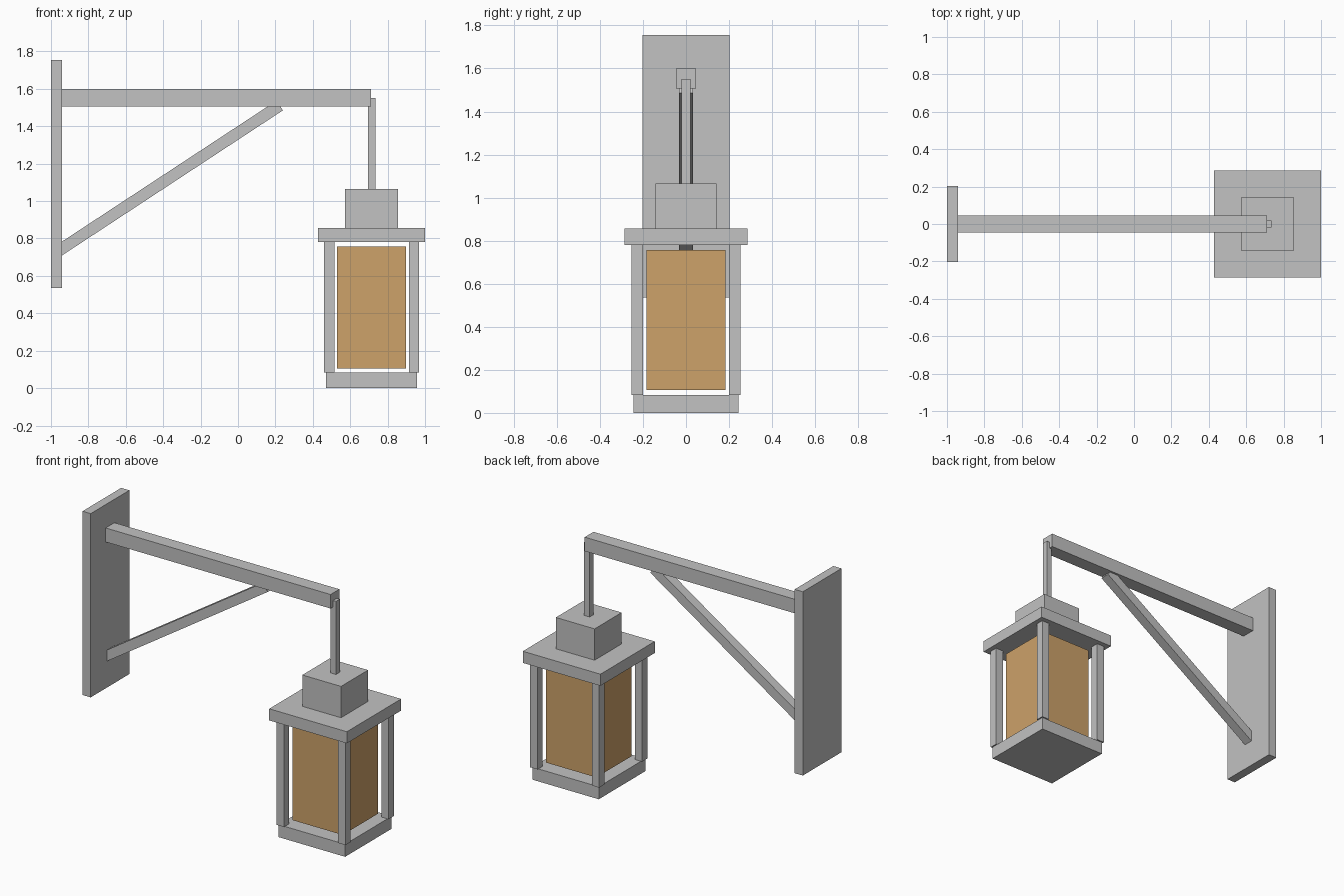
import bpy, math
from mathutils import Vector

if "Cube" in bpy.data.objects:
    bpy.data.objects.remove(bpy.data.objects["Cube"])


def material(name, rgb):
    m = bpy.data.materials.new(name)
    m.diffuse_color = (*rgb, 1.0)
    m.use_nodes = True
    m.node_tree.nodes["Principled BSDF"].inputs["Base Color"].default_value = m.diffuse_color
    return m


GREY = material("grey_metal", (0.54, 0.54, 0.54))
AMBER = material("amber_glass", (0.61, 0.36, 0.143))
CX = 0.714  # lantern axis


def box(name, x, y, z, mat=GREY):
    """Axis-aligned box from (min, max) ranges."""
    bpy.ops.mesh.primitive_cube_add(size=1)
    o = bpy.context.object
    o.name = name
    o.location = [(a + b) / 2 for a, b in (x, y, z)]
    o.scale = [b - a for a, b in (x, y, z)]
    o.data.materials.append(mat)
    return o


def lantern_box(name, half, z, mat=GREY):
    """Square box centred on the lantern axis."""
    return box(name, (CX - half, CX + half), (-half, half), z, mat)


# Wall plate and horizontal arm
box("wall_plate", (-1.0, -0.94), (-0.203, 0.203), (0.535, 1.755))
box("arm", (-0.94, 0.712), (-0.046, 0.046), (1.507, 1.6))

# Diagonal brace, lower end sunk into the plate, upper end into the arm
low, high = Vector((-0.96, 0, 0.734)), Vector((0.223, 0, 1.511))
d = high - low
brace = box("brace", (-d.length / 2, d.length / 2), (-0.032, 0.032), (-0.031, 0.031))
brace.location = (low + high) / 2
brace.rotation_euler.y = -math.atan2(d.z, d.x)

# Hanging rod
lantern_box("hanging_rod", 0.02, (1.06, 1.55))

# Lantern body
lantern_box("lantern_cap", 0.142, (0.857, 1.065))
lantern_box("lantern_roof", 0.285, (0.78, 0.857))
lantern_box("lantern_glass", 0.184, (0.106, 0.757), AMBER)
lantern_box("lantern_base", 0.244, (0.0, 0.083))

# Corner posts
for sx, side in ((-1, "left"), (1, "right")):
    for sy, face in ((-1, "front"), (1, "back")):
        px, py = CX + sx * 0.226, sy * 0.226
        box(f"{face}_{side}_post", (px - 0.027, px + 0.027),
            (py - 0.027, py + 0.027), (0.083, 0.78))
